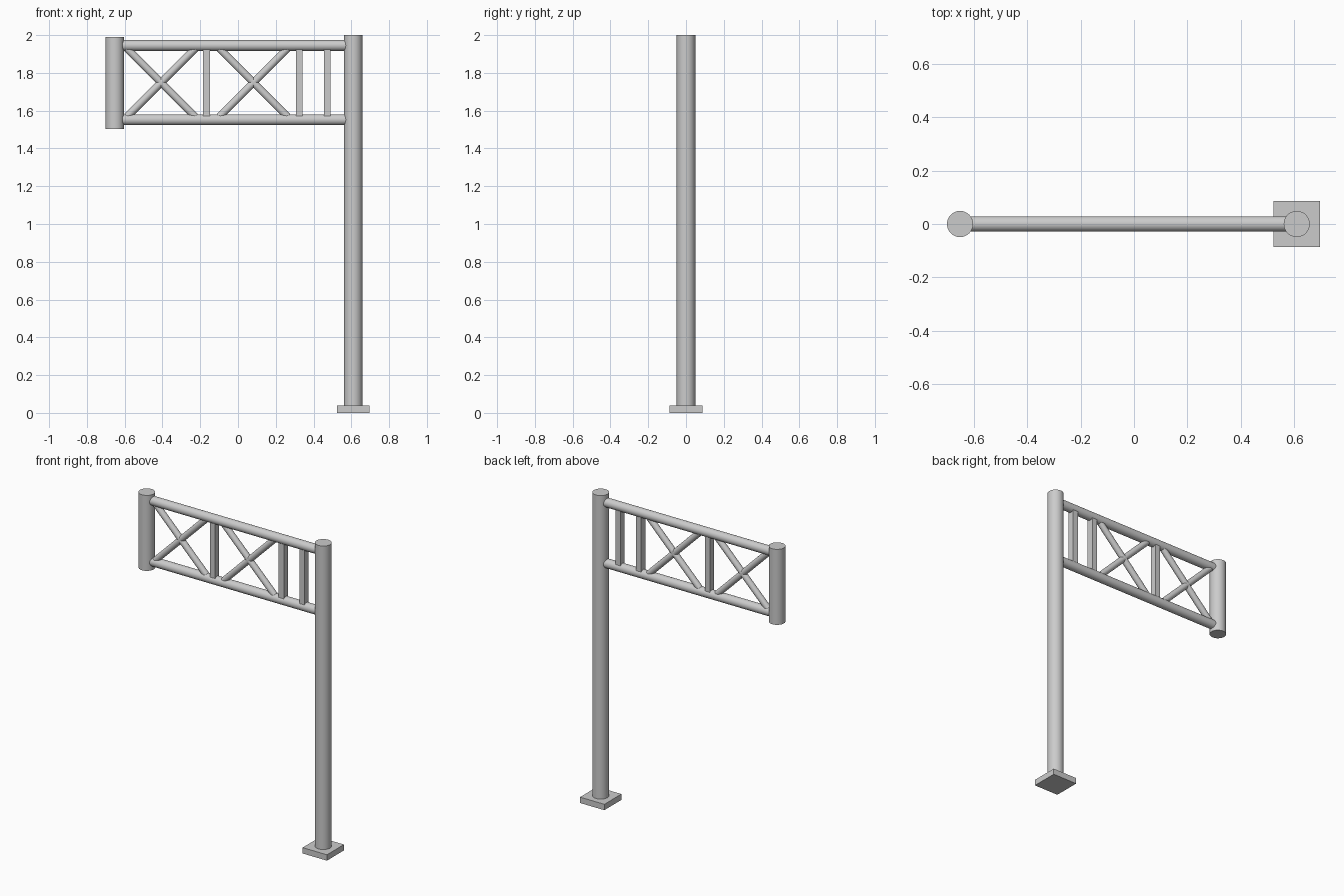
import bpy, math
from mathutils import Vector

if "Cube" in bpy.data.objects:
    bpy.data.objects.remove(bpy.data.objects["Cube"])


def rod(name, start, end, radius, sides=32):
    a, b = Vector(start), Vector(end)
    d = b - a
    bpy.ops.mesh.primitive_cylinder_add(vertices=sides, radius=radius, depth=d.length,
                                        location=(a + b) / 2,
                                        rotation=d.to_track_quat('Z', 'Y').to_euler())
    ob = bpy.context.object
    ob.name = name
    bpy.ops.object.shade_smooth_by_angle(angle=math.radians(35))
    return ob


def box(name, center, size):
    bpy.ops.mesh.primitive_cube_add(size=1, location=center)
    ob = bpy.context.object
    ob.name = name
    ob.scale = size
    bpy.ops.object.transform_apply(location=False, rotation=False, scale=True)
    return ob


POST_X, END_X = 0.61, -0.652
TOP_Z, LOW_Z = 1.945, 1.552

# Square foot, tall post and short end post
box("base_plate", (POST_X, 0, 0.019), (0.174, 0.174, 0.038))
rod("main_post", (POST_X, 0, 0.03), (POST_X, 0, 2.0), 0.049)
rod("end_post", (END_X, 0, 1.502), (END_X, 0, 1.99), 0.049)

# Horizontal rails
for name, z in (("top_rail", TOP_Z), ("bottom_rail", LOW_Z)):
    rod(name, (-0.63, 0, z), (0.59, 0, z), 0.029)

# Square uprights between the rails
mid_z = (TOP_Z + LOW_Z) / 2
for i, x in enumerate((-0.167, 0.324, 0.472)):
    box(f"upright_{i + 1}", (x, 0, mid_z), (0.036, 0.042, 0.37))

# Crossed braces
for i, x in enumerate((-0.407, 0.082)):
    for side, s in (("a", 1), ("b", -1)):
        rod(f"cross_brace_{i + 1}{side}", (x - 0.18 * s, 0, mid_z - 0.18),
            (x + 0.18 * s, 0, mid_z + 0.18), 0.02, 24)
